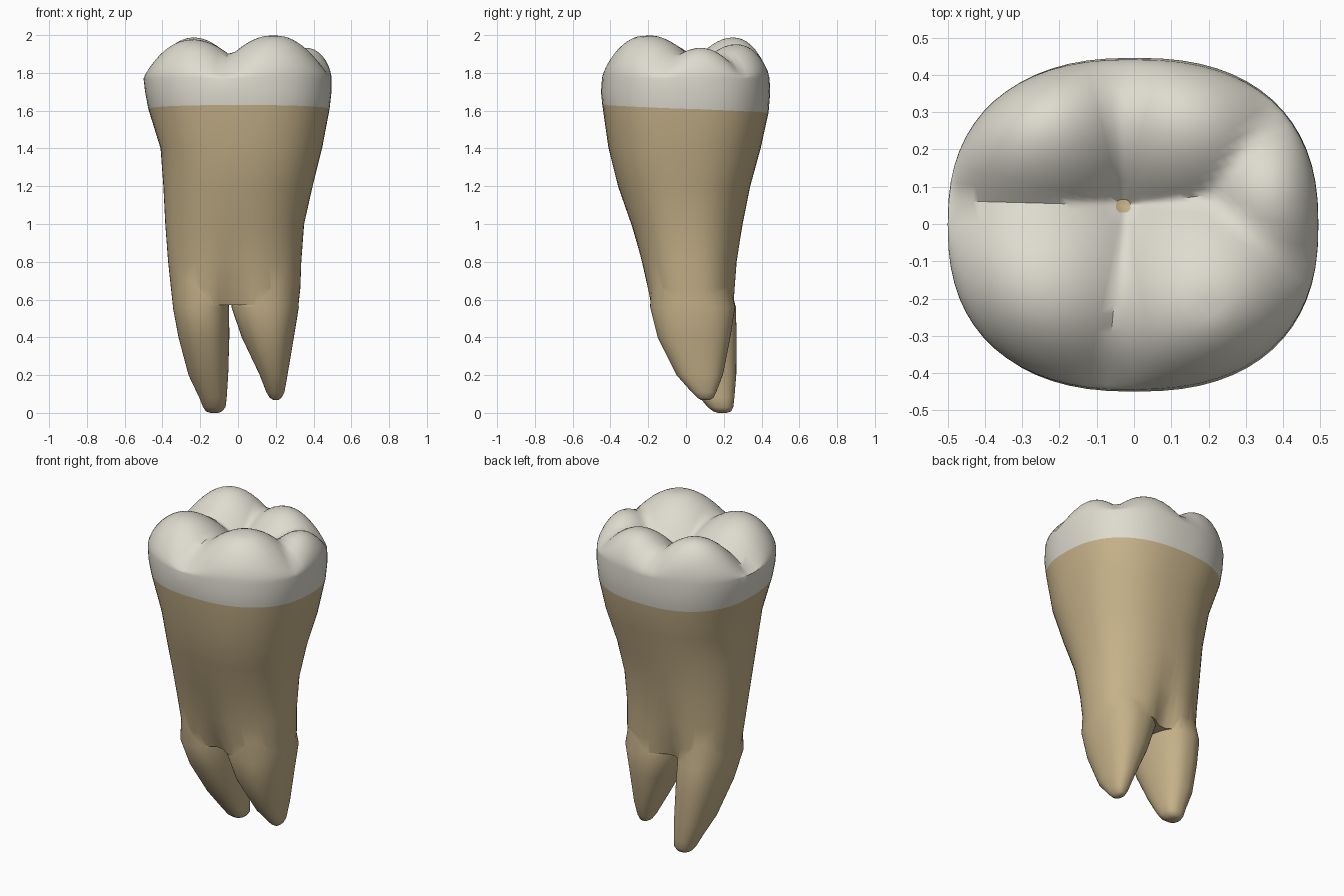
import bpy, bmesh, math

cube = bpy.data.objects.get("Cube")
if cube:
    bpy.data.objects.remove(cube)


def material(name, rgb):
    m = bpy.data.materials.new(name)
    m.use_nodes = True
    m.diffuse_color = (*rgb, 1)
    m.node_tree.nodes["Principled BSDF"].inputs["Base Color"].default_value = (*rgb, 1)
    return m


MATERIALS = [material("root tan", (0.56, 0.44, 0.25)),
             material("enamel ivory", (0.73, 0.71, 0.62))]
SIDES = 64


def ring(bm, z, x0, x1, y0, y1, power, pinch=0, tilt=0):
    """Rounded-box section, optionally waisted at the fork or tilted."""
    verts = []
    for i in range(SIDES):
        a = math.tau * i / SIDES
        c, s = math.cos(a), math.sin(a)
        u = math.copysign(abs(c) ** (2 / power), c)
        v = math.copysign(abs(s) ** (2 / power), s)
        x = (x0 + x1) / 2 + u * (x1 - x0) / 2
        v *= 1 - pinch * math.exp(-((x + 0.04) / 0.08) ** 2)
        verts.append(bm.verts.new((x, (y0 + y1) / 2 + v * (y1 - y0) / 2, z - tilt * s)))
    return verts


def bridge(bm, a, b, mat=0):
    for i in range(SIDES):
        j = (i + 1) % SIDES
        bm.faces.new((a[i], a[j], b[j], b[i])).material_index = mat


def finish(bm, name):
    bmesh.ops.recalc_face_normals(bm, faces=bm.faces)
    mesh = bpy.data.meshes.new(name)
    bm.to_mesh(mesh)
    bm.free()
    for m in MATERIALS:
        mesh.materials.append(m)
    ob = bpy.data.objects.new(name, mesh)
    bpy.context.collection.objects.link(ob)
    return ob


# Cusps: x, y, height, steepness
CUSPS = [(-0.25, -0.18, 1.98, 2.0), (0.2, -0.22, 2.005, 2.0),
         (-0.25, 0.27, 1.995, 2.6), (0.14, 0.28, 1.955, 2.6),
         (0.4, 0.08, 1.95, 3.0)]


def chewing_height(x, y):
    """Soft maximum of the cusp domes, which leaves grooves between them."""
    k = 90
    total = sum(math.exp(k * (h - s * ((x - cx) ** 2 + (y - cy) ** 2) - 2))
                for cx, cy, h, s in CUSPS)
    return min(2.0, 2 + math.log(total) / k)


# Trunk and crown wall, bottom to top
bm = bmesh.new()
WALL = [(0.57, -0.345, 0.32, -0.195, 0.262, 2.4, 0.3),
        (0.66, -0.355, 0.33, -0.21, 0.266, 2.4, 0.16),
        (0.8, -0.37, 0.335, -0.24, 0.275, 2.3, 0.06),
        (1.0, -0.385, 0.35, -0.29, 0.3, 2.3),
        (1.2, -0.395, 0.395, -0.36, 0.34, 2.3),
        (1.4, -0.41, 0.445, -0.41, 0.395, 2.4),
        (1.61, -0.475, 0.485, -0.443, 0.437, 2.4, 0, 0.02),
        (1.7, -0.492, 0.495, -0.45, 0.446, 2.4),
        (1.77, -0.5, 0.495, -0.445, 0.442, 2.4)]
rings = [ring(bm, *row) for row in WALL]
bm.faces.new(rings[0])
for i in range(len(rings) - 1):
    bridge(bm, rings[i], rings[i + 1], 1 if i >= 6 else 0)

# Chewing surface, rolling inward from the rim to the central pit
PIT_X, PIT_Y, RIM_Z = -0.03, 0.05, 1.77
rim = last = rings[-1]
STEPS = 24
for step in range(1, STEPS):
    t = 0.04 + 0.96 * math.cos(math.pi / 2 * step / (STEPS - 1))
    loop = []
    for v in rim:
        x = PIT_X + (v.co.x - PIT_X) * t
        y = PIT_Y + (v.co.y - PIT_Y) * t
        z = RIM_Z + (chewing_height(x, y) - RIM_Z) * math.sqrt(1 - min(t, 1) ** 7)
        loop.append(bm.verts.new((x, y, z)))
    bridge(bm, last, loop, 1)
    last = loop
# Small tan pit
bm.faces.new(last).material_index = 0
tooth = finish(bm, "tooth")

# Two roots that leave the trunk at the fork
ROOTS = {
    "right_root": [(0.8, -0.33, -0.08, -0.17, 0.2), (0.56, -0.345, -0.047, -0.188, 0.264),
                   (0.4, -0.315, -0.046, -0.13, 0.268), (0.2, -0.262, -0.052, -0.01, 0.266),
                   (0.08, -0.205, -0.06, 0.075, 0.256), (0.03, -0.185, -0.066, 0.115, 0.25),
                   (0.008, -0.17, -0.085, 0.145, 0.238), (0, -0.145, -0.105, 0.17, 0.215)],
    "left_root": [(0.8, 0, 0.3, -0.18, 0.2), (0.56, -0.035, 0.322, -0.19, 0.26),
                  (0.4, 0.02, 0.296, -0.15, 0.235), (0.2, 0.115, 0.262, -0.05, 0.195),
                  (0.11, 0.15, 0.246, 0.03, 0.16), (0.08, 0.168, 0.23, 0.06, 0.145),
                  (0.068, 0.188, 0.215, 0.08, 0.125)],
}
for name, rows in ROOTS.items():
    bm = bmesh.new()
    rings = [ring(bm, *row, 2.3) for row in rows]
    for a, b in zip(rings, rings[1:]):
        bridge(bm, a, b)
    bm.faces.new(rings[0])
    bm.faces.new(rings[-1])
    root = finish(bm, name)
    # Weld the root into the trunk
    bpy.context.view_layer.objects.active = tooth
    mod = tooth.modifiers.new("weld", "BOOLEAN")
    mod.operation = "UNION"
    mod.solver = "EXACT"
    mod.object = root
    bpy.ops.object.modifier_apply(modifier=mod.name)
    bpy.data.objects.remove(root)

bpy.ops.object.select_all(action="DESELECT")
tooth.select_set(True)
bpy.context.view_layer.objects.active = tooth
bpy.ops.object.shade_smooth_by_angle(angle=math.radians(50))
